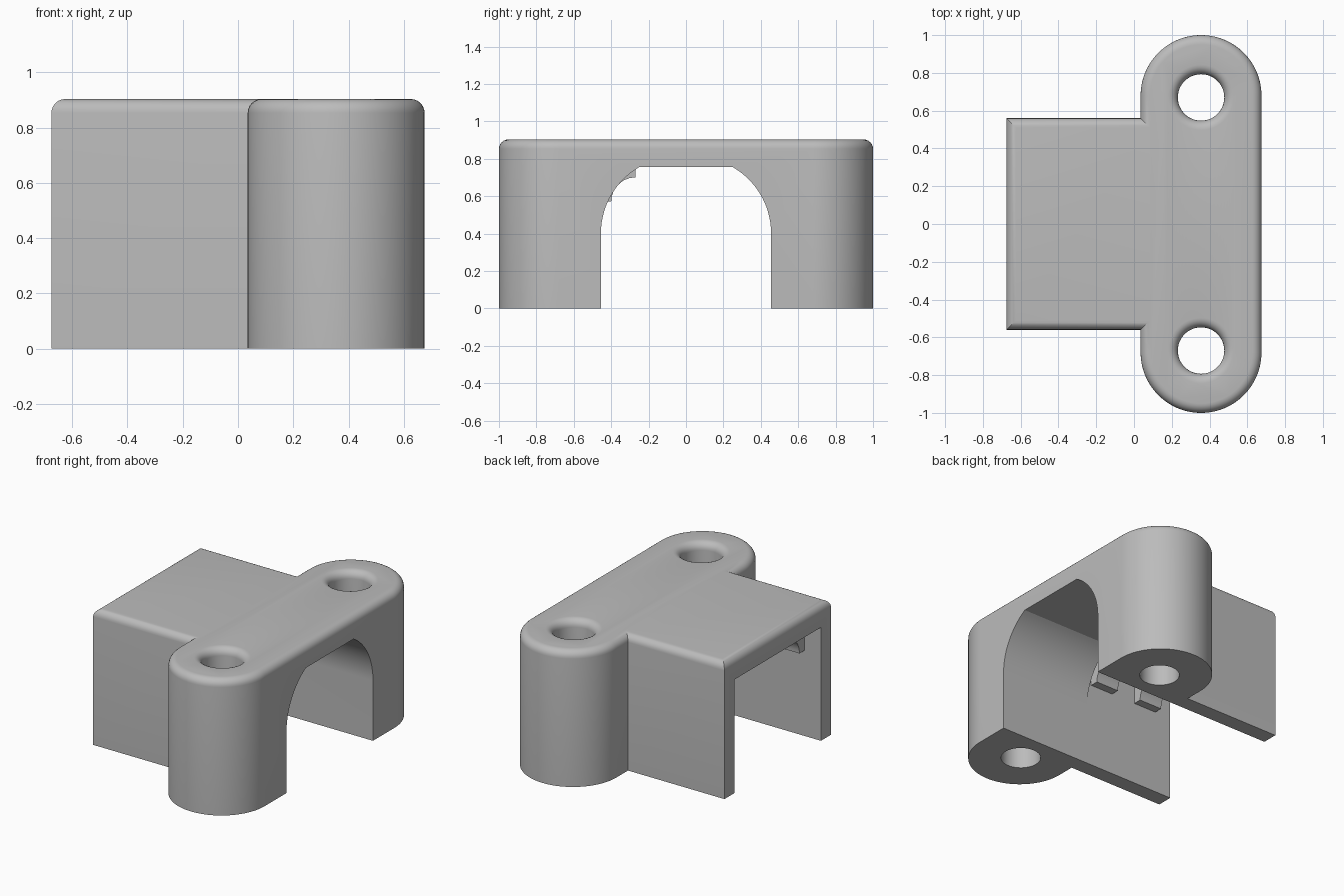
import bpy, bmesh
from math import sin, cos, pi
from mathutils import Vector

if "Cube" in bpy.data.objects:
    bpy.data.objects.remove(bpy.data.objects["Cube"])

grey = bpy.data.materials.new("plain grey")
grey.use_nodes = True
grey.diffuse_color = (0.5, 0.5, 0.5, 1)
grey.node_tree.nodes["Principled BSDF"].inputs["Base Color"].default_value = (0.5, 0.5, 0.5, 1)

HEIGHT, FILLET = 0.903, 0.05
BOSS_X, BOSS_Y, BOSS_R = 0.355, 0.68, 0.32
WALL, CEILING = 0.455, 0.755


def arc(cx, cy, r, a0, a1, n):
    return [(cx + r * cos(a0 + (a1 - a0) * i / n), cy + r * sin(a0 + (a1 - a0) * i / n))
            for i in range(n + 1)]


def make_object(name, bm):
    bmesh.ops.recalc_face_normals(bm, faces=bm.faces)
    mesh = bpy.data.meshes.new(name)
    bm.to_mesh(mesh)
    bm.free()
    mesh.materials.append(grey)
    ob = bpy.data.objects.new(name, mesh)
    bpy.context.collection.objects.link(ob)
    return ob


def extrude(points, direction):
    bm = bmesh.new()
    face = bm.faces.new([bm.verts.new(p) for p in points])
    top = bmesh.ops.extrude_face_region(bm, geom=[face], use_keep_orig=True)["geom"]
    bmesh.ops.translate(bm, vec=direction, verts=[v for v in top if isinstance(v, bmesh.types.BMVert)])
    return bm


def prism_x(name, profile, x0, x1):
    return make_object(name, extrude([(x0, y, z) for y, z in profile], Vector((x1 - x0, 0, 0))))


def cut(body, cutter):
    cutter.hide_render = True
    mod = body.modifiers.new("cut", "BOOLEAN")
    mod.operation, mod.solver, mod.object = "DIFFERENCE", "EXACT", cutter
    bpy.context.view_layer.objects.active = body
    bpy.ops.object.modifier_apply(modifier=mod.name)
    bpy.data.objects.remove(cutter)


def smooth(ob):
    bpy.ops.object.select_all(action="DESELECT")
    ob.select_set(True)
    bpy.context.view_layer.objects.active = ob
    bpy.ops.object.shade_smooth_by_angle(angle=pi / 6)


# Outer shell: box joined to a long rounded flange, top rim filleted
inner = BOSS_X - BOSS_R
outline = [(-0.675, 0.56), (-0.675, -0.56), (inner, -0.56)]
outline += arc(BOSS_X, -BOSS_Y, BOSS_R, pi, 2 * pi, 48)
outline += arc(BOSS_X, BOSS_Y, BOSS_R, 0, pi, 48)
outline += [(inner, 0.56)]
bm = extrude([(x, y, 0) for x, y in outline], Vector((0, 0, HEIGHT)))
rim = [e for e in bm.edges if all(v.co.z > HEIGHT - 0.001 for v in e.verts)]
bmesh.ops.bevel(bm, geom=rim, offset=FILLET, offset_type="OFFSET", segments=6,
                profile=0.5, affect="EDGES", clamp_overlap=False)
body = make_object("cover_body", bm)

# Square cavity in the box, arched passage through the flange
cut(body, prism_x("box_cavity", [(-WALL, -0.1), (WALL, -0.1), (WALL, CEILING), (-WALL, CEILING)], -0.8, 0))
side = arc(0.045, 0.4, 0.41, 0, pi / 3, 20)
side = [p for p in side if p[1] < CEILING - 0.005] + [(0.25, CEILING)]
arch = [(WALL, -0.1)] + side
arch += [(-y, z) for y, z in reversed(arch)]
cut(body, prism_x("arch_passage", arch, -0.1, 0.8))

# Screw holes with a flared upper lip
HOLE_R = 0.123
lip = arc(HOLE_R + FILLET, HEIGHT - FILLET, FILLET, pi, pi / 2, 6)
profile = [(0, -0.1), (HOLE_R, -0.1)] + lip + [(HOLE_R + FILLET, 1.0), (0, 1.0)]
for sign in (-1, 1):
    bm = bmesh.new()
    verts = [bm.verts.new((r, 0, z)) for r, z in profile]
    edges = [bm.edges.new(pair) for pair in zip(verts, verts[1:])]
    bmesh.ops.spin(bm, geom=verts + edges, cent=(0, 0, 0), axis=(0, 0, 1),
                   angle=2 * pi, steps=48, use_duplicate=False)
    bmesh.ops.remove_doubles(bm, verts=bm.verts, dist=0.0001)
    bmesh.ops.translate(bm, vec=(BOSS_X, sign * 0.67, 0), verts=bm.verts)
    cut(body, make_object("screw_hole", bm))
smooth(body)

# Two concave ribs in the upper front corner of the cavity
rib = [(-0.27, CEILING + 0.02), (-WALL - 0.02, CEILING + 0.02), (-WALL - 0.02, 0.57)]
rib += arc(-0.27, 0.57, 0.13, pi, pi / 2, 12)
for name, x in (("rib_inner", -0.205), ("rib_outer", -0.555)):
    smooth(prism_x(name, rib, x, x + 0.17))
